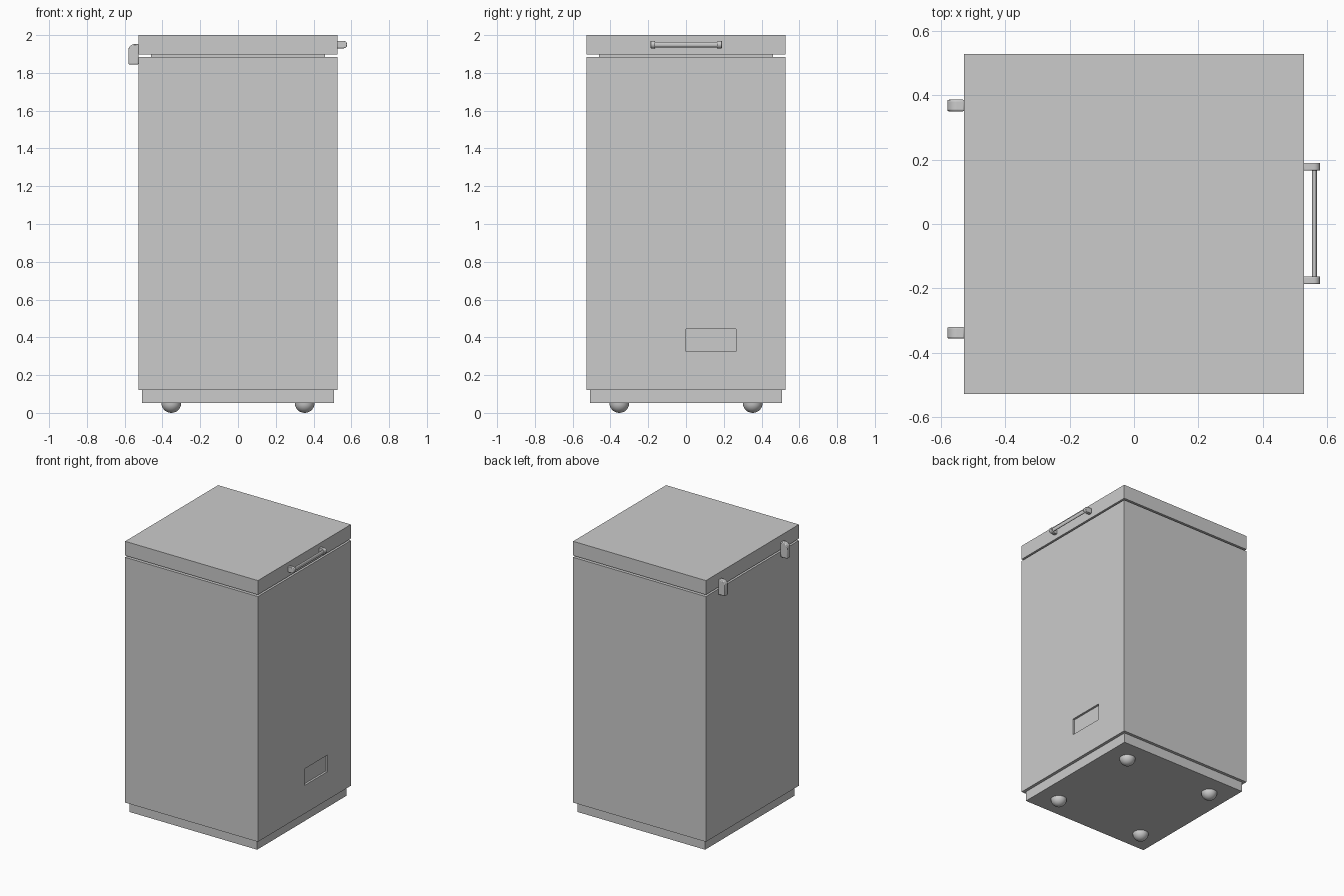
import bpy, bmesh, math

if "Cube" in bpy.data.objects:
    bpy.data.objects.remove(bpy.data.objects["Cube"])


def make_object(name, bm):
    bmesh.ops.recalc_face_normals(bm, faces=bm.faces)
    mesh = bpy.data.meshes.new(name)
    bm.to_mesh(mesh)
    bm.free()
    obj = bpy.data.objects.new(name, mesh)
    bpy.context.collection.objects.link(obj)
    return obj


def box(name, x, y, z):
    bm = bmesh.new()
    bmesh.ops.create_cube(bm, size=1)
    for v in bm.verts:
        for i, (lo, hi) in enumerate((x, y, z)):
            v.co[i] = lo if v.co[i] < 0 else hi
    return make_object(name, bm)


def extrude_y(name, profile, y0, y1):
    """Solid from an x-z outline stretched between two y values."""
    bm = bmesh.new()
    face = bm.faces.new([bm.verts.new((x, y0, z)) for x, z in profile])
    ext = bmesh.ops.extrude_face_region(bm, geom=[face])
    for v in ext["geom"]:
        if isinstance(v, bmesh.types.BMVert):
            v.co.y = y1
    return make_object(name, bm)


def arc(cx, cz, r, a0, a1, n):
    return [(cx + r * math.cos(math.radians(a0 + (a1 - a0) * i / n)),
             cz + r * math.sin(math.radians(a0 + (a1 - a0) * i / n))) for i in range(n + 1)]


def smooth(obj, angle=35):
    bpy.ops.object.select_all(action="DESELECT")
    obj.select_set(True)
    bpy.context.view_layer.objects.active = obj
    bpy.ops.object.shade_smooth_by_angle(angle=math.radians(angle))


def bevel(obj, width):
    mod = obj.modifiers.new("edge_bevel", "BEVEL")
    mod.width = width
    mod.segments = 2
    mod.limit_method = "ANGLE"
    mod.angle_limit = math.radians(50)


W = 0.528
side = (-W, W)

# Cabinet, plinth, seal and lid
cabinet = box("cabinet", side, side, (0.122, 1.885))
box("plinth", (-0.507, 0.507), (-0.507, 0.507), (0.052, 0.122))
box("lid_seal", (-0.46, 0.46), (-0.46, 0.46), (1.885, 1.898))
box("lid", side, side, (1.898, 2.0))

# Recessed panel on the handle side
cutter = box("panel_cutter", (W - 0.015, W + 0.1), (0.0, 0.264), (0.325, 0.444))
cutter.hide_render = True
cutter.hide_viewport = True
cut = cabinet.modifiers.new("panel_recess", "BOOLEAN")
cut.object = cutter
cut.operation = "DIFFERENCE"
cut.solver = "EXACT"

# Round feet
for i, (sx, sy) in enumerate(((-1, -1), (1, -1), (-1, 1), (1, 1))):
    bm = bmesh.new()
    bmesh.ops.create_uvsphere(bm, u_segments=32, v_segments=16, radius=0.0525)
    bmesh.ops.bisect_plane(bm, geom=bm.verts[:] + bm.edges[:] + bm.faces[:],
                           plane_co=(0, 0, 0.0), plane_no=(0, 0, 1), clear_outer=True)
    bmesh.ops.translate(bm, verts=bm.verts, vec=(sx * 0.353, sy * 0.353, 0.0525))
    smooth(make_object(f"foot_{i + 1}", bm))

# Handle: two rounded brackets joined by a bar
bracket = [(W - 0.002, 1.93)] + arc(0.558, 1.95, 0.02, -90, 90, 12) + [(W - 0.002, 1.97)]
for name, y0, y1 in (("handle_bracket_near", -0.187, -0.163), ("handle_bracket_far", 0.166, 0.19)):
    obj = extrude_y(name, bracket, y0, y1)
    bevel(obj, 0.003)
    smooth(obj)
bar = [(0.5605 + 0.0075 * math.cos(a), 1.95 + 0.0145 * math.sin(a))
       for a in (math.tau * i / 24 for i in range(24))]
smooth(extrude_y("handle_bar", bar, -0.165, 0.168))

# Curved hinges at the opposite side
hinge = [(-W + 0.002, 1.845), (-W + 0.002, 1.952)] + arc(-0.549, 1.921, 0.031, 90, 180, 10) + [(-0.58, 1.845)]
for name, y0, y1 in (("hinge_near", -0.356, -0.32), ("hinge_far", 0.35, 0.386)):
    obj = extrude_y(name, hinge, y0, y1)
    bevel(obj, 0.005)
    smooth(obj)
